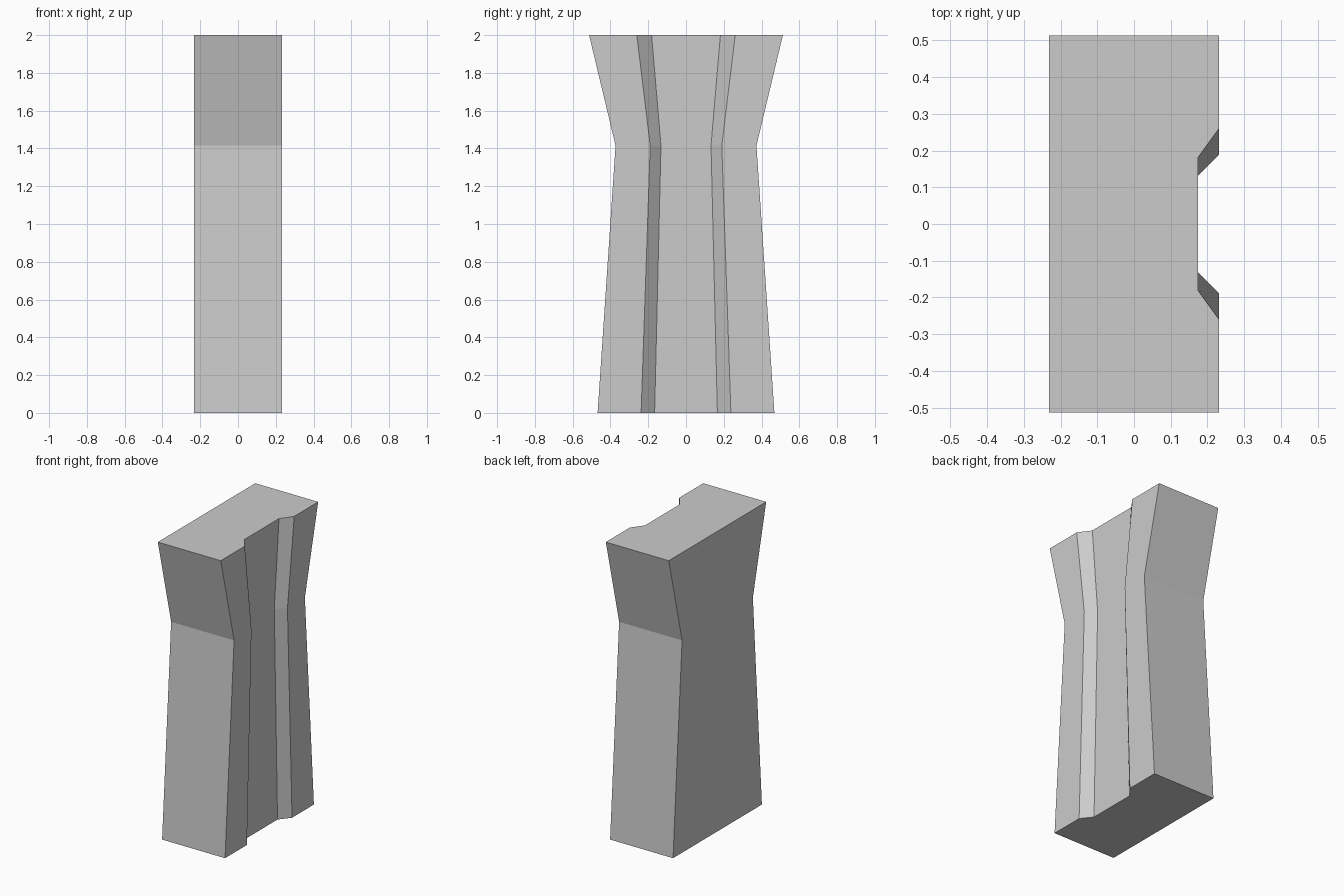
import bpy, bmesh

if "Cube" in bpy.data.objects:
    bpy.data.objects.remove(bpy.data.objects["Cube"])

# Half of the plan outline (x, y as a fraction of half depth); the -y half mirrors it
half = [(0.175, 0.355), (0.232, 0.508), (0.232, 1.0), (-0.232, 1.0)]
outline = half + [(x, -y) for x, y in reversed(half)]

# Levels: height and half depth (foot, waist, flared top)
levels = [(0.0, 0.468), (1.415, 0.373), (2.0, 0.513)]

bm = bmesh.new()
rings = [[bm.verts.new((x, y * d, z)) for x, y in outline] for z, d in levels]

# Side walls, including the groove on the right face
n = len(outline)
for low, high in zip(rings, rings[1:]):
    for i in range(n):
        j = (i + 1) % n
        bm.faces.new((low[i], low[j], high[j], high[i]))

# Flat ends
bm.faces.new(list(reversed(rings[0])))
bm.faces.new(rings[-1])
bmesh.ops.recalc_face_normals(bm, faces=bm.faces)

mesh = bpy.data.meshes.new("grooved_pillar")
bm.to_mesh(mesh)
bm.free()
bpy.context.collection.objects.link(bpy.data.objects.new("grooved_pillar", mesh))
